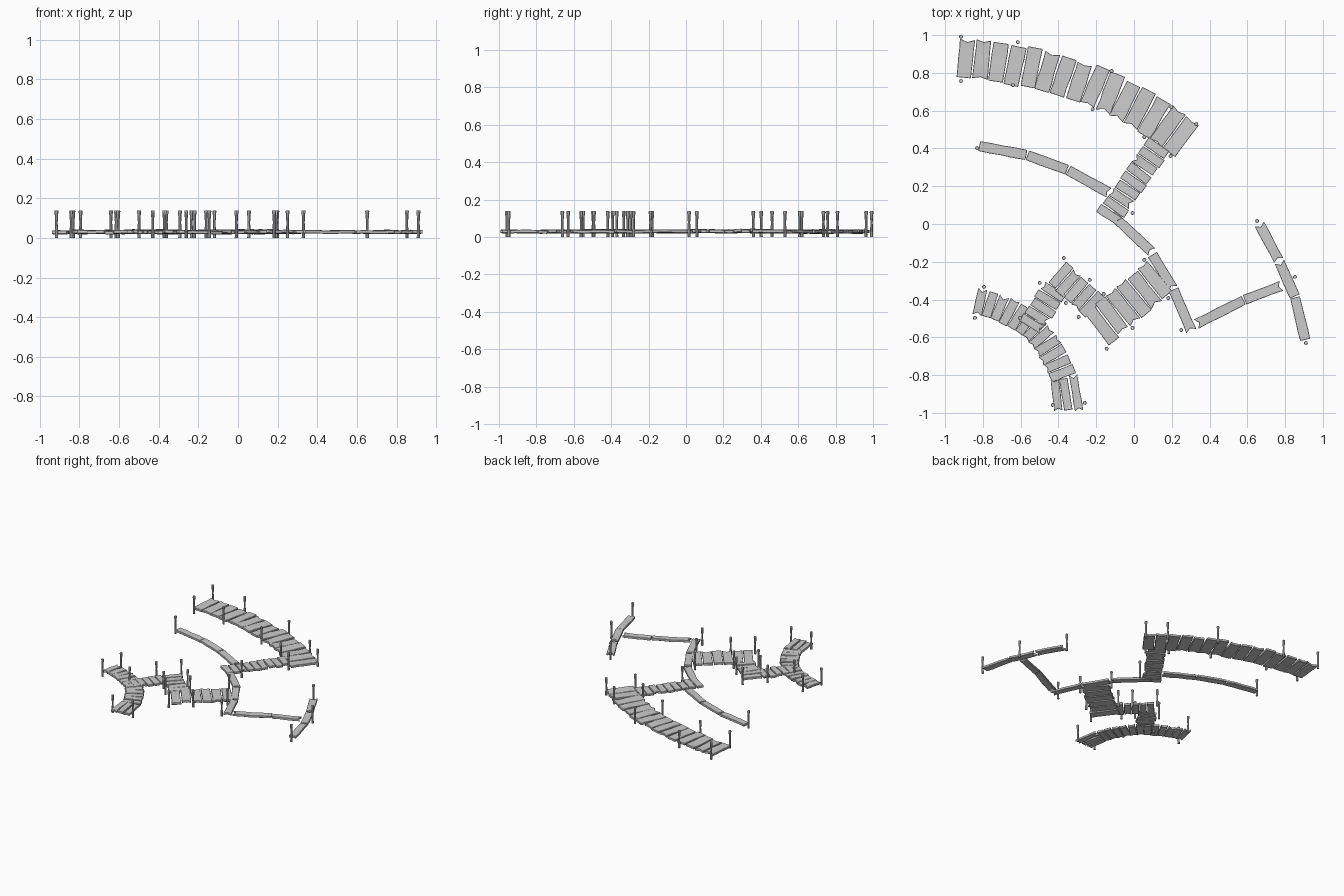
import bpy, bmesh, math, random
from mathutils import Vector

if "Cube" in bpy.data.objects:
    bpy.data.objects.remove(bpy.data.objects["Cube"])

random.seed(7)
R = random.uniform
THICK = 0.017


def finish(bm, name, bevel=0.0):
    bmesh.ops.recalc_face_normals(bm, faces=bm.faces)
    me = bpy.data.meshes.new(name)
    bm.to_mesh(me)
    bm.free()
    ob = bpy.data.objects.new(name, me)
    bpy.context.collection.objects.link(ob)
    if bevel:
        m = ob.modifiers.new("worn_edges", 'BEVEL')
        m.width = bevel
        m.segments = 1
        m.limit_method = 'ANGLE'
        m.angle_limit = math.radians(50)
    bpy.ops.object.select_all(action='DESELECT')
    bpy.context.view_layer.objects.active = ob
    ob.select_set(True)
    bpy.ops.object.shade_smooth_by_angle(angle=math.radians(40))
    return ob


def add_plank(bm, a, b, width, z=0.03):
    """Worn board from a to b: wavy sides, slightly twisted, sometimes split ends."""
    a, b = Vector(a), Vector(b)
    d = (b - a).normalized()
    n = Vector((-d.y, d.x))
    rows, tilt = 5, R(-0.05, 0.05)
    split = [R(0.008, 0.02) if random.random() < 0.3 else 0 for _ in range(2)]
    top, bot = [], []
    for i in range(rows):
        t = i / (rows - 1)
        half = width / 2 * R(0.9, 1.0)
        lift = R(-0.002, 0.002)
        for s in (-1, 0, 1):
            p = a.lerp(b, t) + n * half * s
            if s == 0 and i == 0:
                p += d * split[0]
            if s == 0 and i == rows - 1:
                p -= d * split[1]
            zz = z + lift + tilt * s * half
            top.append(bm.verts.new((p.x, p.y, zz + THICK / 2)))
            bot.append(bm.verts.new((p.x, p.y, zz - THICK / 2)))
    for i in range(rows - 1):
        for j in range(2):
            k = i * 3 + j
            for g in (top, bot):
                bm.faces.new((g[k], g[k + 1], g[k + 4], g[k + 3]))
    rim = [0, 1, 2, 5, 8, 11, 14, 13, 12, 9, 6, 3]
    for u, v in zip(rim, rim[1:] + rim[:1]):
        bm.faces.new((top[u], top[v], bot[v], bot[u]))


def cross_deck(name, pts, count, length, z=0.03):
    """Boards laid across a straight (2 points) or curved (3 points) centre line."""
    pts = [Vector(p) for p in pts]
    if len(pts) == 2:
        pts.insert(1, (pts[0] + pts[1]) / 2)
    p0, pm, p1 = pts
    c = 2 * pm - (p0 + p1) / 2
    N = 400
    line = [p0 * (1 - t) ** 2 + c * 2 * t * (1 - t) + p1 * t * t
            for t in (i / N for i in range(N + 1))]
    dist = [0.0]
    for u, v in zip(line, line[1:]):
        dist.append(dist[-1] + (v - u).length)
    bm = bmesh.new()
    step = dist[-1] / count
    for i in range(count):
        k = min(range(1, N), key=lambda q: abs(dist[q] - (i + 0.5) * step))
        d = (line[k + 1] - line[k - 1]).normalized()
        ang = math.atan2(d.y, d.x) + math.pi / 2 + R(-0.05, 0.05)
        n = Vector((math.cos(ang), math.sin(ang))) * length / 2 * R(0.95, 1.03)
        mid = line[k] + n * R(-0.05, 0.05)
        add_plank(bm, mid - n, mid + n, step * 0.96, z + R(-0.002, 0.002))
    finish(bm, name, 0.002)


def long_walk(name, pts, width=0.058, z=0.03):
    """Boards laid end to end along a path."""
    bm = bmesh.new()
    for a, b in zip(pts, pts[1:]):
        a, b = Vector(a), Vector(b)
        d = (b - a).normalized() * 0.003
        add_plank(bm, a + d, b - d, width, z)
    finish(bm, name, 0.002)


# Decks with crosswise boards
cross_deck("large_curved_deck", [(-.937, .878), (-.25, .741), (.282, .434)], 15, .212)
cross_deck("upper_bridge", [(.135, .423), (-.145, .026)], 9, .135, .033)
cross_deck("wide_bridge", [(.14, -.275), (-.203, -.556)], 6, .21)
cross_deck("middle_bridge", [(-.409, -.254), (-.203, -.444)], 5, .145, .032)
cross_deck("lower_bridge", [(-.414, -.339), (-.551, -.55)], 5, .135, .033)
cross_deck("small_curved_deck", [(-.842, -.407), (-.557, -.534), (-.372, -.815)], 12, .142)

# Single-board walkways
long_walk("left_walkway", [(-.822, .413), (-.567, .365), (-.351, .286), (-.13, .164)])
long_walk("centre_walkway", [(-.12, .053), (.096, -.15)], .056)
long_walk("lower_walkway", [(.096, -.16), (.208, -.344), (.305, -.57)])
long_walk("side_walkway", [(.325, -.532), (.583, -.402), (.783, -.326)], .055)
long_walk("right_walkway", [(.662, .003), (.768, -.196), (.852, -.386), (.907, -.616)])

# End boards of the small deck, laid lengthwise
for i, (a, b) in enumerate([((-.42, -.82), (-.4, -.992)), ((-.375, -.815), (-.347, -.988)),
                            ((-.323, -.795), (-.29, -.992))]):
    long_walk(f"end_board_{i + 1}", [a, b], .047)

# Mooring posts: slim shaft flaring to a blunt head
POSTS = [(-.916, .992), (-.916, .757), (-.615, .963), (-.641, .735), (-.119, .81),
         (-.219, .608), (.198, .619), (.055, .46), (.33, .529), (.193, .36),
         (-.831, .402), (-.008, .058), (.652, .016), (.852, -.28), (.91, -.63),
         (.25, -.561), (-.372, -.18), (-.499, -.312), (-.235, -.296), (-.361, -.418),
         (-.161, -.37), (-.293, -.492), (-.145, -.661), (-.008, -.55), (.182, -.392),
         (.055, -.19), (-.794, -.333), (-.842, -.497), (-.604, -.497), (-.43, -.958),
         (-.261, -.947)]
PROFILE = [(.0085, 0), (.0075, .04), (.0065, .08), (.0085, .115), (.0105, .134), (.0085, .139)]
SIDES = 8
bm = bmesh.new()
for x, y in POSTS:
    turn = R(0, 1)
    rings = [[bm.verts.new((x + r * math.cos(turn + k * math.tau / SIDES),
                            y + r * math.sin(turn + k * math.tau / SIDES), z))
              for k in range(SIDES)] for r, z in PROFILE]
    for lo, hi in zip(rings, rings[1:]):
        for k in range(SIDES):
            m = (k + 1) % SIDES
            bm.faces.new((lo[k], lo[m], hi[m], hi[k]))
    bm.faces.new(rings[0][::-1])
    bm.faces.new(rings[-1])
finish(bm, "mooring_posts")
